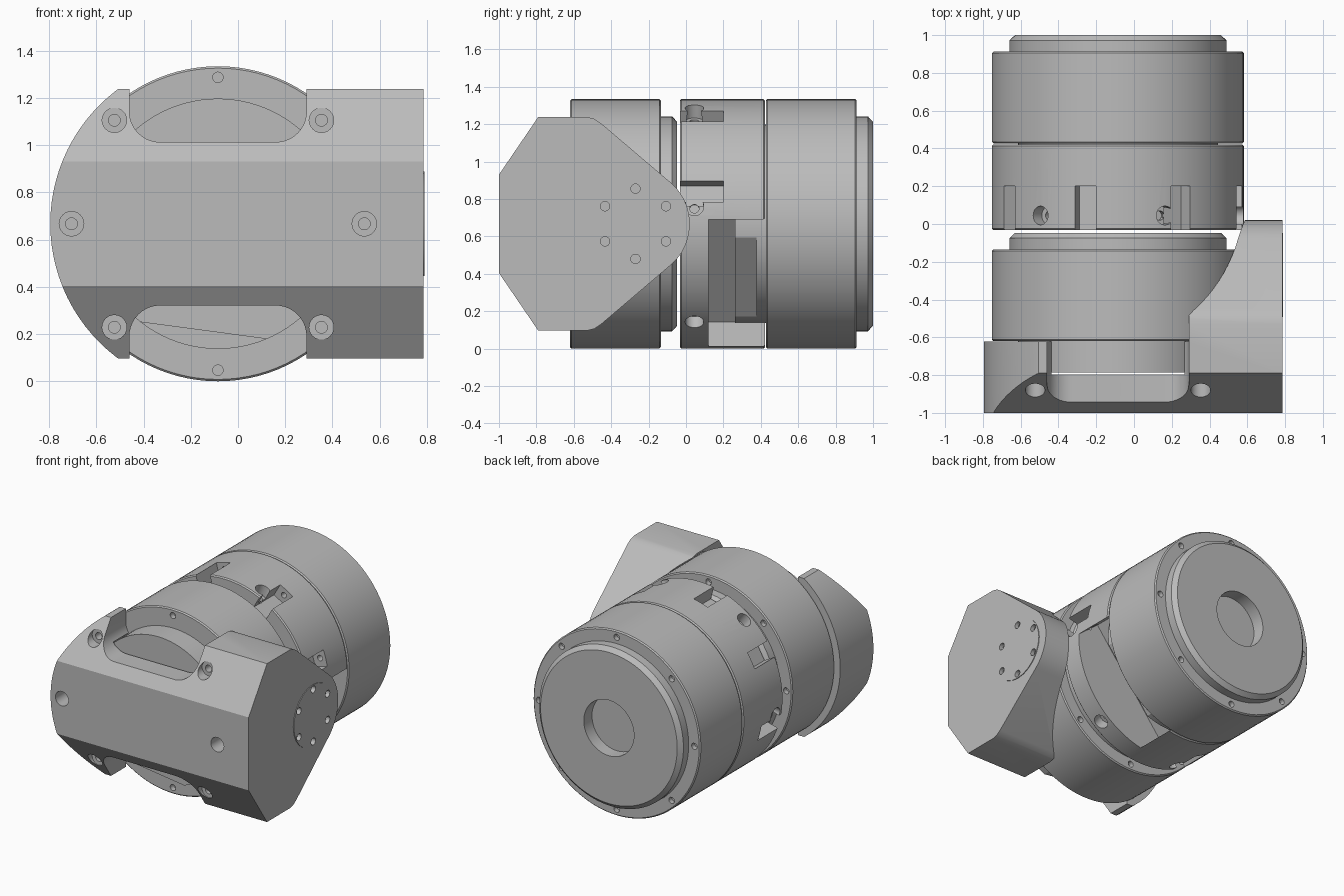
import bpy, bmesh
from math import sin, cos, radians, pi
from mathutils import Matrix, Vector

if "Cube" in bpy.data.objects:
    bpy.data.objects.remove(bpy.data.objects["Cube"])

CX, CZ, R = -0.085, 0.667, 0.667      # axis of the drums and their radius
HUB, BOLT_R = 0.53, 0.62

grey = bpy.data.materials.new("machined grey")
grey.use_nodes = True
grey.diffuse_color = (0.5, 0.5, 0.5, 1)
grey.node_tree.nodes["Principled BSDF"].inputs["Base Color"].default_value = (0.5, 0.5, 0.5, 1)


def finish(bm, name):
    bmesh.ops.recalc_face_normals(bm, faces=bm.faces)
    mesh = bpy.data.meshes.new(name)
    bm.to_mesh(mesh)
    bm.free()
    mesh.materials.append(grey)
    obj = bpy.data.objects.new(name, mesh)
    bpy.context.collection.objects.link(obj)
    return obj


def lathe(name, profile, steps=96):
    """Spin (radius, y) points, closed on the axis, around the drum axis."""
    bm = bmesh.new()
    rings = []
    for r, y in profile:
        rings.append([bm.verts.new((CX + r * cos(2 * pi * i / steps), y,
                                    CZ + r * sin(2 * pi * i / steps))) for i in range(steps)])
    for a, b in zip(rings, rings[1:]):
        for i in range(steps):
            j = (i + 1) % steps
            bm.faces.new((a[i], a[j], b[j], b[i]))
    bm.faces.new(rings[0])
    bm.faces.new(rings[-1])
    return finish(bm, name)


def prism(name, points, axis, start, end):
    """Extrude an outline: (y, z) along x, or (x, z) along y."""
    bm = bmesh.new()
    place = (lambda p, d: (d, p[0], p[1])) if axis == "x" else (lambda p, d: (p[0], d, p[1]))
    low = [bm.verts.new(place(p, start)) for p in points]
    high = [bm.verts.new(place(p, end)) for p in points]
    bm.faces.new(low)
    bm.faces.new(high)
    for i in range(len(points)):
        j = (i + 1) % len(points)
        bm.faces.new((low[i], low[j], high[j], high[i]))
    return finish(bm, name)


def rod(start, end, radius, name="cutter"):
    a, b = Vector(start), Vector(end)
    turn = (b - a).to_track_quat("Z", "Y").to_matrix().to_4x4()
    bm = bmesh.new()
    bmesh.ops.create_cone(bm, cap_ends=True, segments=24, radius1=radius, radius2=radius,
                          depth=(b - a).length, matrix=Matrix.Translation((a + b) / 2) @ turn)
    return finish(bm, name)


def polar(angle, r, y):
    return (CX + r * cos(radians(angle)), y, CZ + r * sin(radians(angle)))


def radial_box(angle, inner, outer, half_width, y0, y1):
    """Box pointing outward from the drum axis at an angle."""
    c, s = cos(radians(angle)), sin(radians(angle))
    corners = [(inner, -half_width), (outer, -half_width), (outer, half_width), (inner, half_width)]
    return prism("cutter", [(CX + n * c - t * s, CZ + n * s + t * c) for n, t in corners], "y", y0, y1)


def carve(obj, cutter, operation="DIFFERENCE"):
    mod = obj.modifiers.new("cut", "BOOLEAN")
    mod.operation, mod.object, mod.solver = operation, cutter, "EXACT"
    bpy.context.view_layer.objects.active = obj
    bpy.ops.object.modifier_apply(modifier=mod.name)
    bpy.data.objects.remove(cutter)


def smooth(obj):
    bpy.ops.object.select_all(action="DESELECT")
    obj.select_set(True)
    bpy.context.view_layer.objects.active = obj
    bpy.ops.object.shade_smooth_by_angle(angle=radians(25))


def arc(cx, cz, r, a0, a1, steps):
    return [(cx + r * cos(radians(a0 + (a1 - a0) * i / steps)),
             cz + r * sin(radians(a0 + (a1 - a0) * i / steps))) for i in range(steps + 1)]


def drum(name, y, flat_angle):
    """Motor drum: hub with a flat, wide body, chamfered end cap with a round recess."""
    obj = lathe(name, [(HUB, y - 0.165), (HUB, y), (R - 0.008, y), (R, y + 0.008),
                       (R, y + 0.477), (R - 0.008, y + 0.485), (0.575, y + 0.485),
                       (0.575, y + 0.545), (0.545, y + 0.573), (0.2, y + 0.573), (0.2, y + 0.48)])
    carve(obj, radial_box(flat_angle, 0.456, 0.8, 0.5, y - 0.2, y - 0.05))
    for k in range(8):
        carve(obj, rod(polar(45 * k, BOLT_R, y + 0.45), polar(45 * k, BOLT_R, y + 0.6), 0.022))
    for a in (90, 270):
        carve(obj, rod(polar(a, BOLT_R, y - 0.1), polar(a, BOLT_R, y + 0.04), 0.022))
    smooth(obj)


drum("front_drum", -0.62, -97.6)
drum("rear_drum", 0.427, -38.5)

# Slotted ring between the drums
ring = lathe("slotted_ring", [(HUB + 0.005, -0.033), (R - 0.008, -0.033), (R, -0.025),
                              (R, 0.414), (R - 0.008, 0.422), (HUB + 0.005, 0.422)])
carve(ring, radial_box(-38.5, 0.3, 0.9, 0.433, 0.12, 0.5))
for k in range(6):
    a = 15 + 45 * k
    carve(ring, radial_box(a, 0.565, 0.8, 0.058, -0.1, 0.2))
    carve(ring, rod(polar(a, BOLT_R, 0.15), polar(a, BOLT_R, 0.25), 0.02))
for k in range(6):
    a = 8 + 60 * k
    carve(ring, rod(polar(a, 0.59, 0.045), polar(a, 0.8, 0.045), 0.05))
    carve(ring, rod(polar(a, 0.555, 0.045), polar(a, 0.7, 0.045), 0.025))
smooth(ring)

# Bracket: side outline crossed with a front outline
upper = [(-1, 0.93), (-0.79, 1.238), (-0.53, 1.238), (-0.49, 1.228), (-0.455, 1.205)]
nose = arc(-0.27, CZ, 0.29, 50, -50, 20)
lower = [(y, 2 * CZ - z) for y, z in reversed(upper)]
bracket = prism("side_bracket", upper + nose + lower, "x", -1, 0.785)
outline = arc(CX, CZ, 0.71, 90, 270, 48)
carve(bracket, prism("cutter", outline + [(1, CZ - 0.71), (1, CZ + 0.71)], "y", -1.2, 0.3), "INTERSECT")

# Room for the drum and its hub
carve(bracket, prism("cutter", [(-1, -0.2), (0.29, -0.2), (0.29, 1.6), (-1, 1.6)], "y", -0.622, 0.3))
carve(bracket, lathe("cutter", [(R + 0.005, -0.622), (R + 0.005, 0.3)]))
carve(bracket, lathe("cutter", [(HUB + 0.005, -0.797), (HUB + 0.005, -0.5)]))

# Round-cornered windows above and below
window = ([(-0.46, 1.5)] + arc(-0.33, 1.143, 0.13, 180, 270, 10)
          + arc(0.16, 1.143, 0.13, 270, 360, 10) + [(0.29, 1.5)])
for points in (window, [(x, 2 * CZ - z) for x, z in window]):
    carve(bracket, prism("cutter", points, "y", -1.2, -0.5))

# Counterbored bolt holes through the front plate
for a in (0, 45, 135, 180, 225, 315):
    carve(bracket, rod(polar(a, BOLT_R, -1.1), polar(a, BOLT_R, -0.84), 0.052))
    carve(bracket, rod(polar(a, BOLT_R, -0.9), polar(a, BOLT_R, -0.76), 0.025))
smooth(bracket)

# Round cover on the arm with six bolt holes
cover = rod((0.76, -0.27, CZ), (0.79, -0.27, CZ), 0.222, "arm_cover")
carve(bracket, rod((0.745, -0.27, CZ), (0.9, -0.27, CZ), 0.222))
for k in range(6):
    y, z = arc(-0.27, CZ, 0.188, 30 + 60 * k, 30, 1)[0]
    carve(cover, rod((0.74, y, z), (0.9, y, z), 0.025))
smooth(cover)

# Core closing the inside of the ring
core = lathe("ring_core", [(HUB + 0.006, -0.032), (HUB + 0.006, 0.25)])
carve(core, radial_box(-38.5, 0.3, 0.9, 0.433, 0.12, 0.5))
smooth(core)
